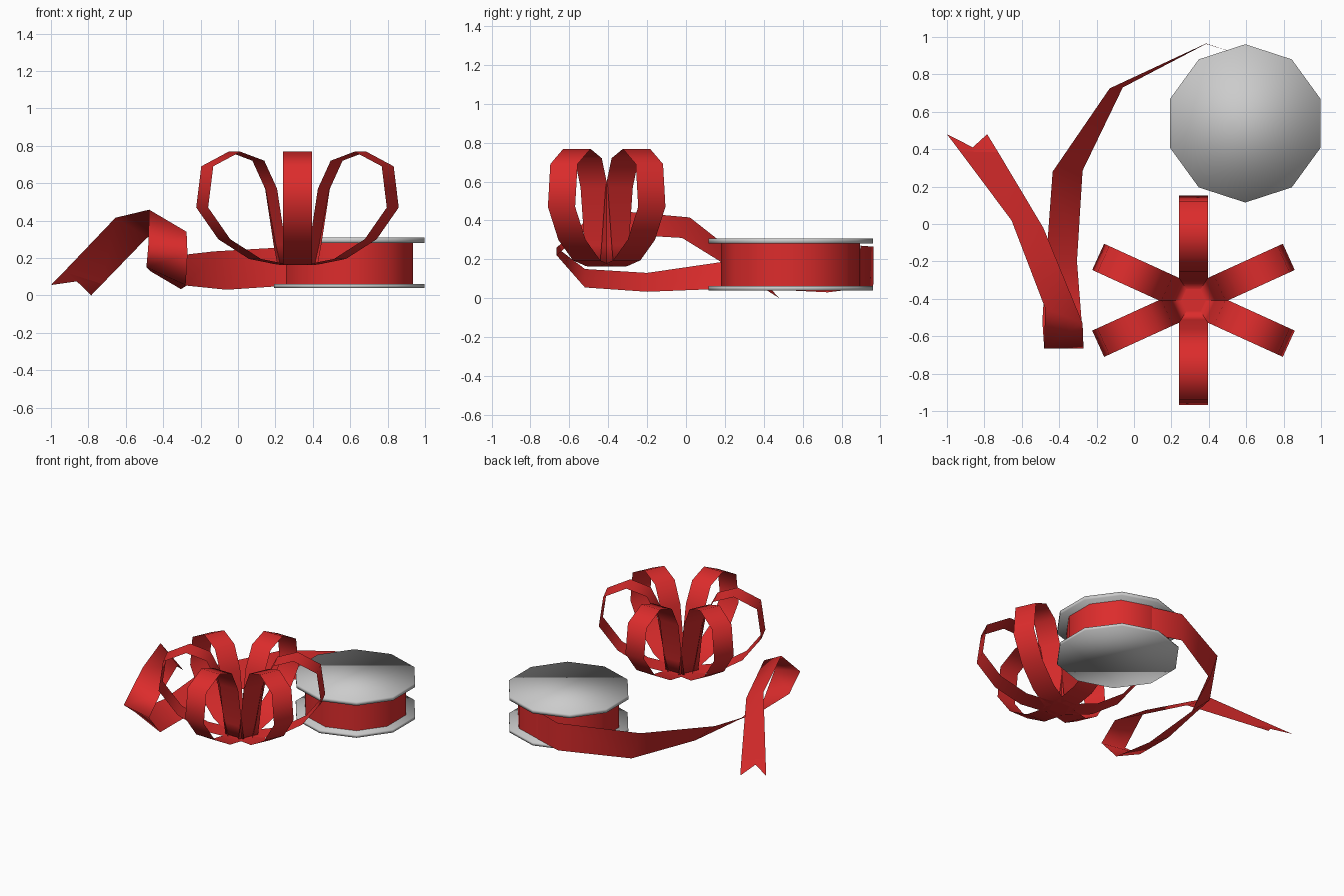
import bpy, math
from mathutils import Vector

if "Cube" in bpy.data.objects:
    bpy.data.objects.remove(bpy.data.objects["Cube"])

red = bpy.data.materials.new("red_ribbon")
red.diffuse_color = (0.72, 0.025, 0.025, 1)
red.use_nodes = True
red.node_tree.nodes["Principled BSDF"].inputs["Base Color"].default_value = red.diffuse_color


def make(name, verts, faces, mat=None):
    me = bpy.data.meshes.new(name)
    me.from_pydata(verts, [], faces)
    me.update()
    for p in me.polygons:
        p.use_smooth = True
    ob = bpy.data.objects.new(name, me)
    bpy.context.collection.objects.link(ob)
    if mat:
        me.materials.append(mat)
    return ob


def strip(name, left, right):
    """Zero-thickness ribbon between two edge lines."""
    n = len(left)
    return make(name, left + right,
                [(i, i + 1, n + i + 1, n + i) for i in range(n - 1)], red)


def prism(name, cx, cy, r, z0, z1, sides, caps=True, mat=None):
    ring = [(cx + r * math.cos(math.pi / 2 + 2 * math.pi * i / sides),
             cy + r * math.sin(math.pi / 2 + 2 * math.pi * i / sides)) for i in range(sides)]
    verts = [(x, y, z0) for x, y in ring] + [(x, y, z1) for x, y in ring]
    faces = [(i, (i + 1) % sides, sides + (i + 1) % sides, sides + i) for i in range(sides)]
    if caps:
        faces += [tuple(reversed(range(sides))), tuple(range(sides, 2 * sides))]
    return make(name, verts, faces, mat)


# Spool: two ten-sided flanges and the wound ribbon between them
SX, SY = 0.595, 0.538
prism("spool_flange_bottom", SX, SY, 0.423, 0.04, 0.062, 10)
prism("spool_flange_top", SX, SY, 0.423, 0.28, 0.308, 10)
prism("wound_ribbon", SX, SY, 0.357, 0.06, 0.282, 10, False, red)

# Bow: six loops around a small flat centre
BX, BY, HALF = 0.318, -0.408, 0.077
profile = [(0.0, 0.168), (0.085, 0.172), (0.105, 0.27), (0.155, 0.57), (0.23, 0.72),
           (0.37, 0.768), (0.53, 0.69), (0.56, 0.47), (0.43, 0.30),
           (0.25, 0.195), (0.10, 0.167), (0.0, 0.162)]
for k, deg in enumerate((24.5, 90, 155.5, 204.5, 270, 335.5)):
    a = math.radians(deg)
    d = Vector((math.cos(a), math.sin(a), 0))
    s = Vector((-d.y, d.x, 0)) * HALF
    # start clear of the centre so neighbouring loops meet at the hub
    pts = [Vector((BX, BY, z)) + d * max(r, 0.06) for r, z in profile]
    strip(f"bow_loop_{k + 1}", [p + s for p in pts], [p - s for p in pts])
make("bow_centre", [(BX + 0.12 * math.cos(i * math.pi / 3),
                     BY + 0.12 * math.sin(i * math.pi / 3), 0.166) for i in range(6)],
     [tuple(range(6))], red)

# Loose ribbon: leaves the spool, curls over and ends in a notched tail
upper = [(0.595, 0.897, 0.27), (0.385, 0.965, 0.265), (-0.13, 0.725, 0.235),
         (-0.435, 0.28, 0.20), (-0.47, -0.20, 0.13), (-0.49, -0.52, 0.15),
         (-0.48, -0.665, 0.26), (-0.475, -0.45, 0.458), (-0.655, 0.02, 0.415),
         (-0.93, 0.387, 0.127)]
lower = [(0.595, 0.897, 0.06), (0.385, 0.963, 0.06), (-0.06, 0.73, 0.03),
         (-0.275, 0.285, 0.052), (-0.305, -0.20, 0.033), (-0.28, -0.52, 0.055),
         (-0.27, -0.665, 0.22), (-0.275, -0.53, 0.34), (-0.485, -0.02, 0.31),
         (-0.727, 0.385, 0.06)]
strip("loose_ribbon", upper, lower)
make("ribbon_tail", [upper[-1], lower[-1], (-0.785, 0.48, 0.0),
                     (-0.862, 0.41, 0.075), (-1.0, 0.48, 0.055)],
     [(0, 3, 4), (0, 1, 3), (1, 2, 3)], red)
